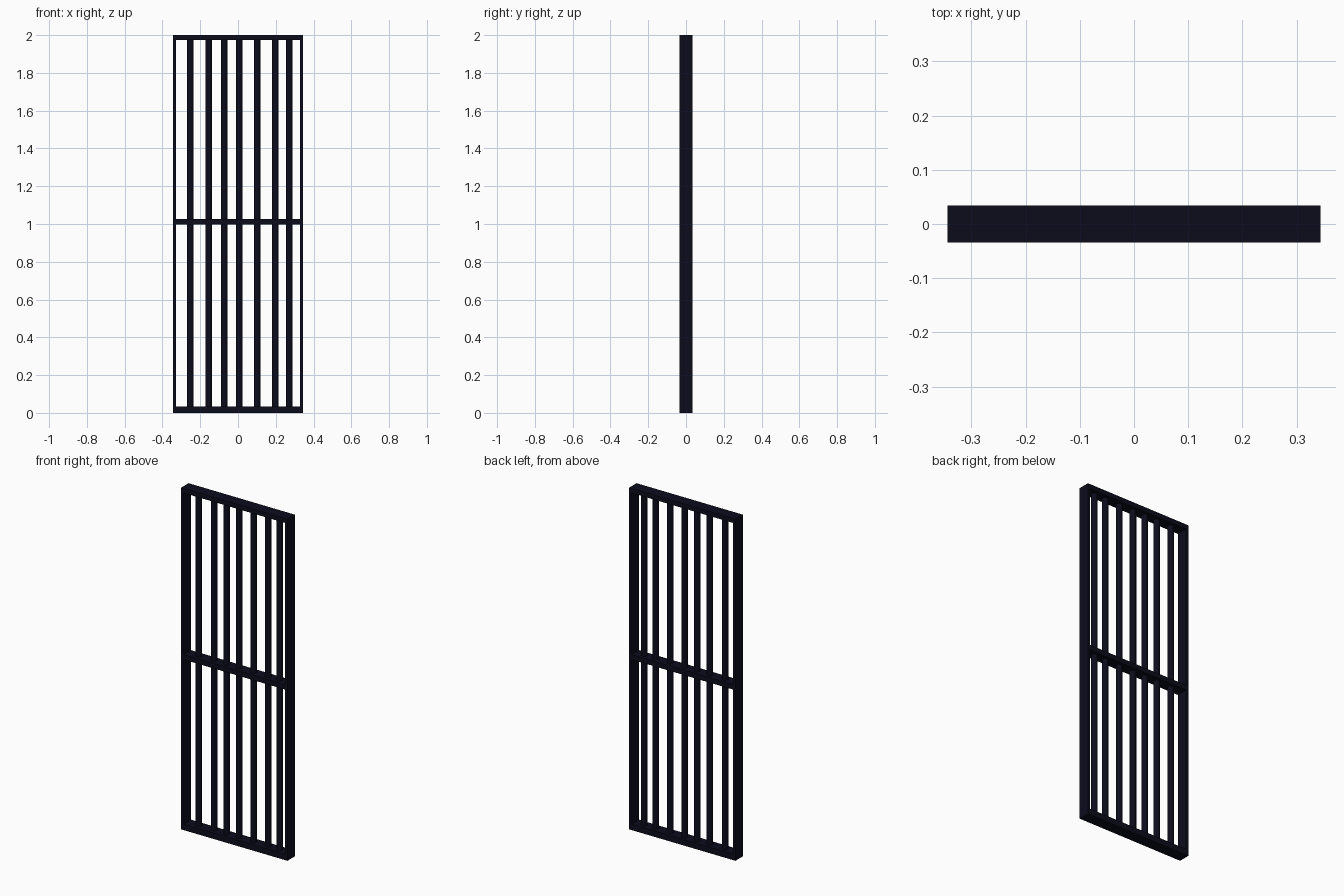
import bpy

if "Cube" in bpy.data.objects:
    bpy.data.objects.remove(bpy.data.objects["Cube"])

# Single dark navy paint
paint = bpy.data.materials.new("dark navy paint")
paint.diffuse_color = (0.0035, 0.0035, 0.012, 1)
paint.use_nodes = True
paint.node_tree.nodes["Principled BSDF"].inputs["Base Color"].default_value = paint.diffuse_color

W, D, H = 0.344, 0.034, 2.0   # half width, half depth, height
STILE = 0.016


def box(name, x0, x1, z0, z1, half_depth=D):
    bpy.ops.mesh.primitive_cube_add(size=1, location=((x0 + x1) / 2, 0, (z0 + z1) / 2))
    o = bpy.context.object
    o.name = name
    o.scale = (x1 - x0, 2 * half_depth, z1 - z0)
    bpy.ops.object.transform_apply(location=False, rotation=False, scale=True)
    o.data.materials.append(paint)


# Outer frame
box("left_stile", -W, -W + STILE, 0.035, 1.973)
box("right_stile", W - STILE, W, 0.035, 1.973)
box("bottom_rail", -W, W, 0, 0.035)
box("top_rail", -W, W, 1.973, H)

# Middle cross rail
box("middle_rail", -W + STILE, W - STILE, 0.998, 1.027)

# Round upright bars, unevenly spaced
for i, x in enumerate((-0.253, -0.155, -0.073, 0.007, 0.102, 0.197, 0.271)):
    bpy.ops.mesh.primitive_cylinder_add(vertices=20, radius=0.0172, depth=1.95,
                                        location=(x, 0, 1.004))
    bar = bpy.context.object
    bar.name = f"upright_bar_{i + 1}"
    bar.data.materials.append(paint)
    bpy.ops.object.shade_smooth_by_angle()
